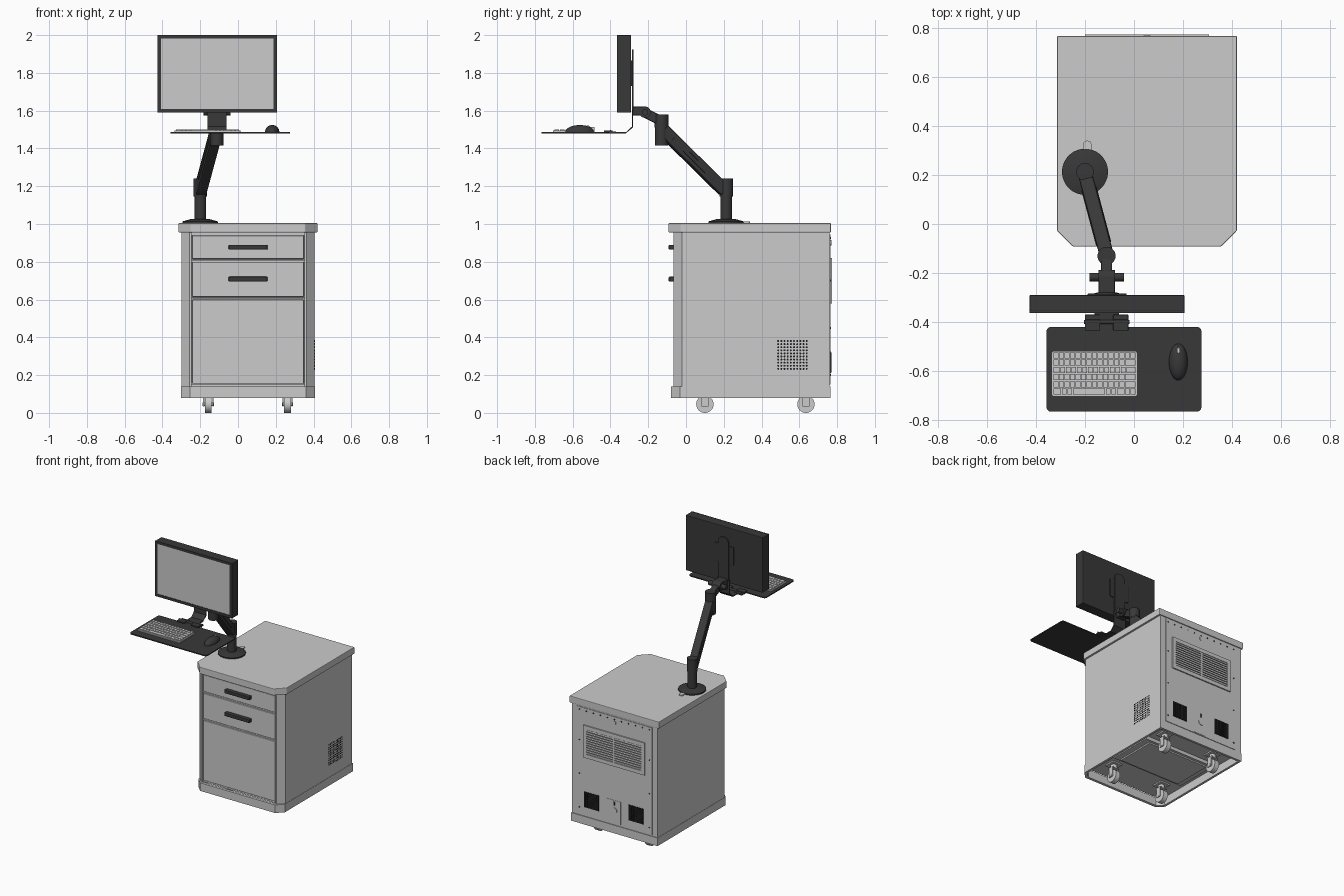
import bpy, bmesh, math, random
from mathutils import Vector, Matrix

if "Cube" in bpy.data.objects:
    bpy.data.objects.remove(bpy.data.objects["Cube"])

random.seed(4)
dark = bpy.data.materials.new("dark_plastic")
dark.diffuse_color = (0.04, 0.04, 0.04, 1)
dark.use_nodes = True
dark.node_tree.nodes["Principled BSDF"].inputs["Base Color"].default_value = dark.diffuse_color
black = bpy.data.materials.new("black_grille")
black.diffuse_color = (0.012, 0.012, 0.012, 1)
black.use_nodes = True
black.node_tree.nodes["Principled BSDF"].inputs["Base Color"].default_value = black.diffuse_color


def finish(name, bm, mat=None, bevel=0, smooth=False, segs=2):
    bmesh.ops.recalc_face_normals(bm, faces=bm.faces)
    me = bpy.data.meshes.new(name)
    bm.to_mesh(me)
    bm.free()
    ob = bpy.data.objects.new(name, me)
    bpy.context.collection.objects.link(ob)
    if mat:
        me.materials.append(mat)
    if bevel:
        m = ob.modifiers.new("bevel", 'BEVEL')
        m.width, m.segments, m.limit_method = bevel, segs, 'ANGLE'
    if smooth:
        bpy.context.view_layer.objects.active = ob
        ob.select_set(True)
        bpy.ops.object.shade_smooth_by_angle(angle=math.radians(35))
        ob.select_set(False)
    return ob


def add_box(bm, x0, x1, y0, y1, z0, z1):
    m = Matrix.Translation(((x0 + x1) / 2, (y0 + y1) / 2, (z0 + z1) / 2))
    bmesh.ops.create_cube(bm, size=1, matrix=m @ Matrix.Diagonal((x1 - x0, y1 - y0, z1 - z0, 1)))


def boxes(name, items, mat=None, bevel=0):
    bm = bmesh.new()
    for b in items:
        add_box(bm, *b)
    return finish(name, bm, mat, bevel)


def frame_between(a, b):
    # z along a->b, x horizontal
    a, b = Vector(a), Vector(b)
    z = (b - a).normalized()
    x = Vector((0, 0, 1)).cross(z)
    x = x.normalized() if x.length > 1e-4 else Vector((1, 0, 0))
    r = Matrix((x, z.cross(x), z)).transposed().to_4x4()
    return Matrix.Translation((a + b) / 2) @ r, (b - a).length


def add_cyl(bm, a, b, r, r2=None, n=32):
    m, d = frame_between(a, b)
    bmesh.ops.create_cone(bm, cap_ends=True, segments=n, radius1=r,
                          radius2=r if r2 is None else r2, depth=d, matrix=m)


def cyls(name, items, mat=None, n=32):
    bm = bmesh.new()
    for c in items:
        add_cyl(bm, *c, n=n)
    return finish(name, bm, mat, smooth=True)


def beam(name, a, b, w, h, mat=None, bevel=0):
    bm = bmesh.new()
    m, d = frame_between(a, b)
    bmesh.ops.create_cube(bm, size=1, matrix=m @ Matrix.Diagonal((w, h, d, 1)))
    return finish(name, bm, mat, bevel)


def prism(name, pts, z0, z1, mat=None, bevel=0, axes='xy', segs=2):
    # outline extruded along z, or a yz outline extruded along x
    bm = bmesh.new()
    put = (lambda p, t: (p[0], p[1], t)) if axes == 'xy' else (lambda p, t: (t, p[0], p[1]))
    lo = [bm.verts.new(put(p, z0)) for p in pts]
    hi = [bm.verts.new(put(p, z1)) for p in pts]
    bm.faces.new(lo)
    bm.faces.new(hi)
    for i in range(len(pts)):
        j = (i + 1) % len(pts)
        bm.faces.new((lo[i], lo[j], hi[j], hi[i]))
    return finish(name, bm, mat, bevel, segs=segs)


def chamfered(x0, x1, y0, y1, c):
    return [(x0, y0 + c), (x0 + c, y0), (x1 - c, y0), (x1, y0 + c), (x1, y1), (x0, y1)]


def rounded(x0, x1, y0, y1, r, n=5):
    pts = []
    for k, (cx, cy) in enumerate([(x1 - r, y1 - r), (x0 + r, y1 - r), (x0 + r, y0 + r), (x1 - r, y0 + r)]):
        pts += [(cx + r * math.cos((k + i / n) * math.pi / 2),
                 cy + r * math.sin((k + i / n) * math.pi / 2)) for i in range(n + 1)]
    return pts


CX = 0.053  # cabinet centre line

# cabinet shell
prism("cabinet_top", chamfered(-0.314, 0.42, -0.092, 0.767, 0.065), 0.955, 1.005, bevel=0.004)
boxes("cabinet_body", [(-0.30, 0.406, -0.02, 0.76, 0.14, 0.955), (-0.25, 0.356, -0.045, 0, 0.14, 0.955)])
for side, s in (("left", 1), ("right", -1)):
    prism(side + "_corner_post", [(CX - s * dx, y) for dx, y in
          [(0.353, -0.022), (0.310, -0.065), (0.300, -0.065), (0.300, -0.01), (0.353, -0.01)]], 0.14, 0.955)
boxes("front_rails", [(-0.248, 0.354, -0.056, -0.04, a, b) for a, b in
                      [(0.94, 0.955), (0.803, 0.812), (0.602, 0.611), (0.14, 0.152)]])

# plinth ring, open underneath
bm = bmesh.new()
rings = [[bm.verts.new((x, y, z)) for x, y in p] for p, z in (
    (chamfered(-0.302, 0.408, -0.08, 0.765, 0.047), 0.08), (chamfered(-0.302, 0.408, -0.08, 0.765, 0.047), 0.14),
    (chamfered(-0.285, 0.391, -0.06, 0.748, 0.04), 0.14), (chamfered(-0.285, 0.391, -0.06, 0.748, 0.04), 0.08))]
for a, b in zip(rings, rings[1:] + rings[:1]):
    for i in range(6):
        bm.faces.new((a[i], a[(i + 1) % 6], b[(i + 1) % 6], b[i]))
finish("plinth", bm)
boxes("underside_tray", [(-0.24, 0.345, 0.2, 0.54, 0.115, 0.142), (-0.2, 0.3, 0.22, 0.52, 0.105, 0.116)])

# drawers, door and handles
for name, z0, z1 in (("upper_drawer", 0.815, 0.938), ("lower_drawer", 0.614, 0.80), ("cabinet_door", 0.155, 0.599)):
    boxes(name, [(-0.243, 0.349, -0.062, -0.04, z0, z1)], bevel=0.004)
for name, z in (("upper_handle", 0.877), ("lower_handle", 0.708)):
    boxes(name, [(-0.05, 0.156, -0.092, -0.06, z - 0.013, z + 0.013)], dark, 0.005)

# casters
for name, x, y in (("front_left", -0.157, 0.10), ("front_right", 0.262, 0.10),
                   ("back_left", -0.157, 0.635), ("back_right", 0.262, 0.635)):
    cyls(name + "_caster_wheel", [((x - 0.018, y, 0.046), (x + 0.018, y, 0.046), 0.046),
                                  ((x - 0.03, y, 0.046), (x + 0.03, y, 0.046), 0.01)])
    bm = bmesh.new()
    for s in (-1, 1):
        add_box(bm, x + s * 0.0245 - 0.003, x + s * 0.0245 + 0.003, y - 0.018, y + 0.018, 0.035, 0.106)
    add_box(bm, x - 0.0275, x + 0.0275, y - 0.025, y + 0.025, 0.1, 0.108)
    add_cyl(bm, (x, y, 0.105), (x, y, 0.132), 0.022)
    add_box(bm, x - 0.04, x + 0.04, y - 0.04, y + 0.04, 0.13, 0.142)
    finish(name + "_caster_fork", bm)

# side ventilation holes
cyls("side_vent_holes", [((0.40, 0.488 + 0.0168 * i, 0.233 + 0.0164 * j), (0.407, 0.488 + 0.0168 * i, 0.233 + 0.0164 * j), 0.0055)
                         for i in range(10) for j in range(10)], black, 8)

# back panel with screws, louvre vent, fans and cable port
boxes("back_panel", [(-0.255, 0.361, 0.75, 0.764, 0.15, 0.945)])
cyls("back_screws", [((-0.235 + 0.0576 * i, 0.76, 0.925), (-0.235 + 0.0576 * i, 0.767, 0.925), 0.005) for i in range(11)]
     + [((x, 0.76, z), (x, 0.767, z), 0.005) for x in (-0.235, 0.341) for z in (0.2, 0.45, 0.7)], dark, 10)
cyls("back_lock", [((CX, 0.76, 0.90), (CX, 0.769, 0.90), 0.014)])
boxes("vent_frame", [(-0.2, -0.172, 0.76, 0.773, 0.58, 0.82), (0.278, 0.306, 0.76, 0.773, 0.58, 0.82),
                     (-0.172, 0.278, 0.76, 0.773, 0.58, 0.608), (-0.172, 0.278, 0.76, 0.773, 0.792, 0.82)])
boxes("vent_backing", [(-0.172, 0.278, 0.76, 0.7655, 0.608, 0.792)], dark)
boxes("vent_louvres", [(-0.172, 0.278, 0.765, 0.771, 0.612 + 0.0168 * i, 0.622 + 0.0168 * i) for i in range(11)]
      + [(0.048, 0.058, 0.765, 0.772, 0.608, 0.792)])
for name, x in (("left_fan", -0.125), ("right_fan", 0.24)):
    boxes(name + "_grille", [(x - 0.06, x + 0.06, 0.755, 0.767, 0.21, 0.325)], black)
    boxes(name + "_bars", [(x - 0.055, x + 0.055, 0.766, 0.769, 0.218 + 0.0155 * i, 0.222 + 0.0155 * i) for i in range(7)]
          + [(x - 0.052 + 0.017 * i, x - 0.048 + 0.017 * i, 0.766, 0.769, 0.215, 0.32) for i in range(7)], black)
boxes("cable_plate", [(0.0, 0.115, 0.755, 0.766, 0.155, 0.325)])
cyls("power_inlet", [((CX, 0.76, 0.25), (CX, 0.77, 0.25), 0.022)])
boxes("power_slot", [(CX - 0.005, CX + 0.005, 0.76, 0.768, 0.288, 0.315)], dark)

# monitor arm
prism("cable_grommet", rounded(-0.207, -0.174, 0.28, 0.34, 0.014), 1.0, 1.012)
AX, EX, EY = -0.2, -0.112, -0.13
cyls("arm_base", [((AX, 0.213, 1.004), (AX, 0.213, 1.014), 0.094), ((AX, 0.213, 1.014), (AX, 0.213, 1.026), 0.092, 0.05)], dark, 48)
cyls("arm_post", [((AX, 0.213, 1.02), (AX, 0.213, 1.15), 0.031), ((AX, 0.213, 1.145), (AX, 0.213, 1.24), 0.036)], dark)
A, B = Vector((AX, 0.205, 1.175)), Vector((EX, EY + 0.005, 1.50))
beam("arm_beam", A, B, 0.058, 0.066, dark, 0.008)
beam("arm_side_channels", A.lerp(B, 0.2), A.lerp(B, 0.85), 0.064, 0.022, dark, 0.003)
cyls("arm_elbow", [((EX, EY, 1.415), (EX, EY, 1.515), 0.034), ((EX, EY, 1.51), (EX, EY, 1.58), 0.037)], dark)
beam("tilt_link", (EX, -0.14, 1.55), (EX, -0.225, 1.592), 0.046, 0.05, dark, 0.006)
cyls("tilt_pivot", [((-0.182, -0.217, 1.592), (-0.04, -0.217, 1.592), 0.017),
                    ((-0.145, -0.217, 1.592), (-0.078, -0.217, 1.592), 0.03)], dark, 24)
boxes("tilt_head", [(-0.145, -0.078, -0.284, -0.215, 1.575, 1.622)], dark, 0.006)

# monitor and its mount
boxes("monitor_case", [(-0.426, 0.206, -0.358, -0.29, 1.59, 2.0)], dark, 0.004)
boxes("monitor_bezel", [(-0.426, -0.407, -0.364, -0.355, 1.59, 2.0), (0.187, 0.206, -0.364, -0.355, 1.59, 2.0),
                        (-0.407, 0.187, -0.364, -0.355, 1.59, 1.609), (-0.407, 0.187, -0.364, -0.355, 1.981, 2.0)], dark)
boxes("screen", [(-0.407, 0.187, -0.3605, -0.355, 1.609, 1.981)])
boxes("mount_plate", [(-0.19, -0.03, -0.294, -0.284, 1.73, 1.865)], dark, 0.003)
rail = prism("mount_rail", rounded(-0.153, -0.067, 1.58, 1.925, 0.04), 0.279, 0.287, dark)
rail.rotation_euler = (math.pi / 2, 0, 0)

# keyboard tray and bracket
prism("tray_strap", [(-0.287, 1.62), (-0.287, 1.515), (-0.318, 1.486), (-0.45, 1.486), (-0.45, 1.479),
                     (-0.320, 1.479), (-0.281, 1.511), (-0.281, 1.62)], -0.162, -0.062, dark, axes='yz')
prism("keyboard_tray", rounded(-0.357, 0.275, -0.766, -0.42, 0.018), 1.479, 1.487, dark)
boxes("tray_hinges", [(x, x + 0.062, y0, y1, z0, z1) for x in (-0.2, -0.085)
                      for y0, y1, z0, z1 in [(-0.4, -0.37, 1.478, 1.49), (-0.435, -0.39, 1.483, 1.496)]], dark, 0.003)
cyls("tray_hinge_pin", [((-0.205, -0.4, 1.488), (-0.018, -0.4, 1.488), 0.009)], dark, 16)

# keyboard
prism("keyboard_base", rounded(-0.337, 0.014, -0.705, -0.518, 0.012), 1.486, 1.494)
keys = []
for row in range(6):
    y = -0.698 + row * 0.0295
    units = [1.5, 1, 1, 6, 1, 1, 1.5, 1, 1] if row == 0 else [1] * 15
    if 0 < row < 5:
        i, j = random.sample(range(3), 2)
        units = [1 + 0.25 * i] + [1] * 12 + [2 - 0.25 * i]
    x, step = -0.330, 0.337 / sum(units)
    for u in units:
        keys.append((x + 0.0015, x + u * step - 0.0015, y + 0.0015, y + 0.026, 1.493, 1.501))
        x += u * step
boxes("keyboard_keys", keys)

# mouse
bm = bmesh.new()
bmesh.ops.create_uvsphere(bm, u_segments=32, v_segments=16, radius=1)
bmesh.ops.bisect_plane(bm, geom=bm.verts[:] + bm.edges[:] + bm.faces[:], plane_co=(0, 0, 0), plane_no=(0, 0, -1), clear_outer=True)
bmesh.ops.holes_fill(bm, edges=[e for e in bm.edges if e.is_boundary])
bmesh.ops.transform(bm, matrix=Matrix.Translation((0.181, -0.563, 1.487)) @ Matrix.Diagonal((0.038, 0.075, 0.037, 1)), verts=bm.verts)
finish("mouse", bm, dark, smooth=True)
cyls("mouse_wheel", [((0.177, -0.52, 1.508), (0.185, -0.52, 1.508), 0.014)], None, 20)
boxes("mouse_button_seam", [(0.180, 0.182, -0.51, -0.485, 1.487, 1.514)])
